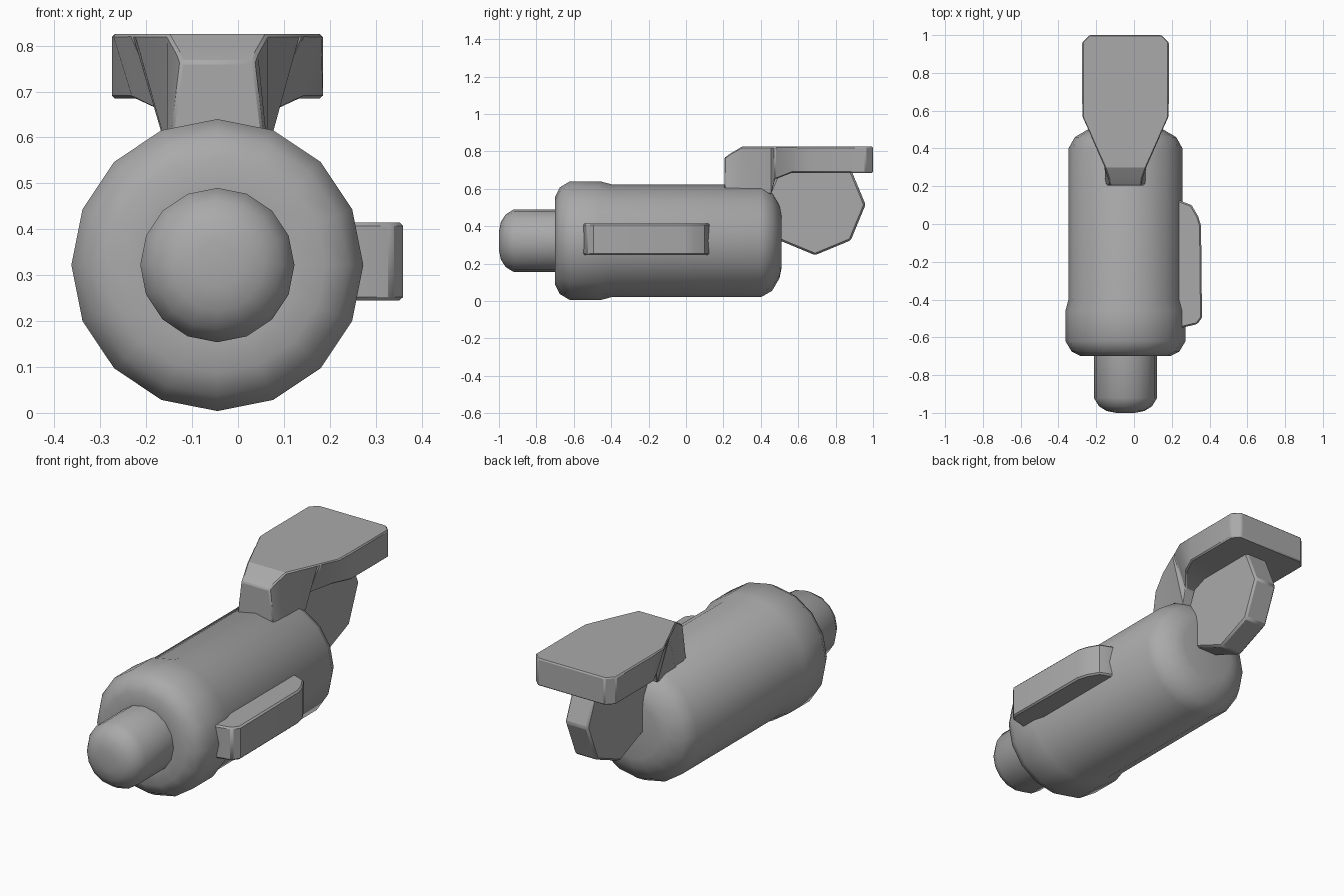
import bpy, bmesh, math
from mathutils import Matrix

if "Cube" in bpy.data.objects:
    bpy.data.objects.remove(bpy.data.objects["Cube"])

AX, AZ = -0.045, 0.322   # long axis of the barrel

grey = bpy.data.materials.new("plain grey")
grey.use_nodes = True
grey.diffuse_color = (0.4, 0.4, 0.4, 1)
grey.node_tree.nodes["Principled BSDF"].inputs["Base Color"].default_value = (0.4, 0.4, 0.4, 1)


def finish(name, bm, angle=35, bevel=0):
    bmesh.ops.recalc_face_normals(bm, faces=bm.faces)
    mesh = bpy.data.meshes.new(name)
    bm.to_mesh(mesh)
    bm.free()
    obj = bpy.data.objects.new(name, mesh)
    bpy.context.collection.objects.link(obj)
    mesh.materials.append(grey)
    if bevel:
        mod = obj.modifiers.new("soft edges", 'BEVEL')
        mod.width, mod.segments = bevel, 1
        mod.limit_method, mod.angle_limit = 'ANGLE', math.radians(40)
    bpy.ops.object.select_all(action='DESELECT')
    obj.select_set(True)
    bpy.context.view_layer.objects.active = obj
    bpy.ops.object.shade_smooth_by_angle(angle=math.radians(angle))
    return obj


def loft(name, rings, **kw):
    """Skin a list of closed rings and cap both ends."""
    bm = bmesh.new()
    loops = [[bm.verts.new(p) for p in ring] for ring in rings]
    for a, b in zip(loops, loops[1:]):
        for i in range(len(a)):
            j = (i + 1) % len(a)
            bm.faces.new((a[i], a[j], b[j], b[i]))
    bm.faces.new(loops[0])
    bm.faces.new(loops[-1])
    return finish(name, bm, **kw)


def turned(name, profile, sides=16):
    """Turn (y, radius) pairs about the long axis."""
    steps = [2 * math.pi * i / sides for i in range(sides)]
    return loft(name, [[(AX + r * math.sin(t), y, AZ + r * math.cos(t)) for t in steps]
                       for y, r in profile], angle=50)


# Barrel with a thicker front collar and rounded ends
turned("barrel", [(-0.70, 0.17), (-0.70, 0.235), (-0.675, 0.285), (-0.62, 0.318), (-0.46, 0.318),
                  (-0.40, 0.302), (0.40, 0.302), (0.46, 0.268), (0.50, 0.20), (0.51, 0.15)])

# Blunt front tip
turned("front_tip", [(-0.65, 0.168), (-0.92, 0.168), (-0.965, 0.14), (-0.99, 0.10), (-1.0, 0.05)])

# Bar on the side: outline in plan, extruded upward
bar = [(0.15, -0.55), (0.25, -0.55), (0.335, -0.53), (0.36, -0.495), (0.355, -0.01),
       (0.34, 0.04), (0.305, 0.10), (0.24, 0.125), (0.15, 0.125)]
loft("side_bar", [[(x, y, z) for x, y in bar] for z in (0.245, 0.415)], angle=30, bevel=0.008)

# Top plate on its stem: y, top half width, bottom half width, top z, bottom z
stations = [(0.205, 0.08, 0.105, 0.765, 0.57), (0.235, 0.088, 0.11, 0.787, 0.57),
            (0.30, 0.11, 0.11, 0.825, 0.57), (0.455, 0.18, 0.11, 0.825, 0.57),
            (0.475, 0.188, 0.11, 0.825, 0.65), (0.565, 0.228, 0.185, 0.825, 0.685),
            (0.66, 0.23, 0.23, 0.825, 0.685), (0.96, 0.23, 0.23, 0.825, 0.685),
            (1.0, 0.19, 0.19, 0.825, 0.685)]
loft("top_plate", [[(AX - wt, y, zt), (AX + wt, y, zt), (AX + wb, y, zb), (AX - wb, y, zb)]
                   for y, wt, wb, zt, zb in stations], angle=25, bevel=0.006)

# Eight-sided rear lug hanging under the plate
lug = [(0.69 + 0.27 * math.sin(k * math.pi / 4), 0.515 + 0.27 * math.cos(k * math.pi / 4))
       for k in range(8)]
loft("rear_lug", [[(AX + side * 0.065, y, min(z, 0.75)) for y, z in lug] for side in (-1, 1)],
     angle=25, bevel=0.01)
